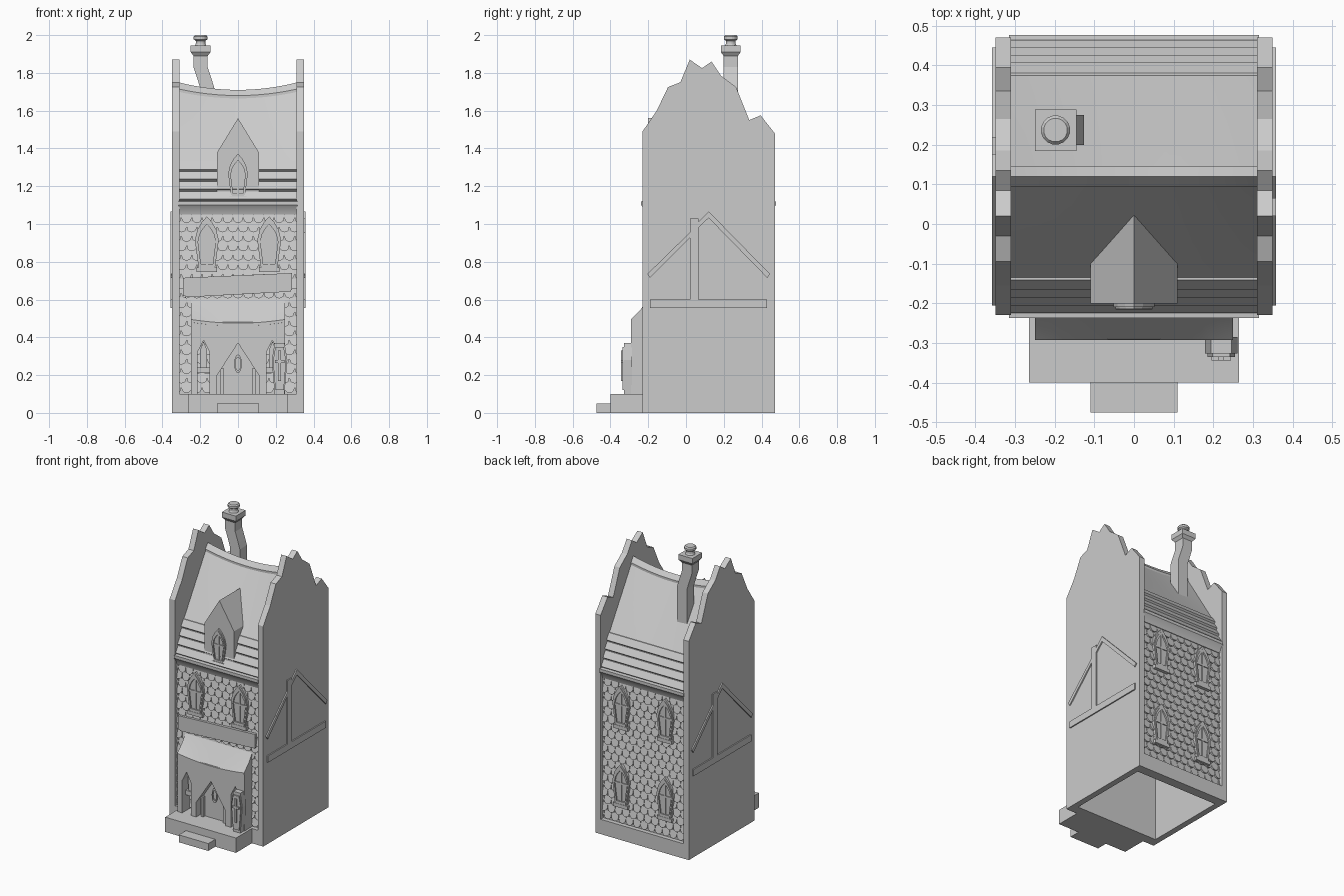
import bpy, bmesh, math

if "Cube" in bpy.data.objects:
    bpy.data.objects.remove(bpy.data.objects["Cube"])

MID = 0.12          # y of the ridge; depth is measured outward from here
FRONT, BACK = -1, 1
WALL = 0.32         # depth of the recessed wall faces

stone = bpy.data.materials.new("grey_stone")
stone.use_nodes = True
GREY = (0.6, 0.6, 0.6, 1)
stone.diffuse_color = GREY
stone.node_tree.nodes["Principled BSDF"].inputs["Base Color"].default_value = GREY


def finish(name, bm):
    bmesh.ops.recalc_face_normals(bm, faces=bm.faces)
    mesh = bpy.data.meshes.new(name)
    bm.to_mesh(mesh)
    bm.free()
    mesh.materials.append(stone)
    obj = bpy.data.objects.new(name, mesh)
    bpy.context.collection.objects.link(obj)
    return obj


def bridge(bm, a, b):
    for i in range(len(a)):
        j = (i + 1) % len(a)
        bm.faces.new((a[i], a[j], b[j], b[i]))


def add_slab(bm, rear, fore):
    a, b = [bm.verts.new(p) for p in rear], [bm.verts.new(p) for p in fore]
    bm.faces.new(a)
    bm.faces.new(b)
    bridge(bm, a, b)


def place(outline, d, side):
    return [(x, MID + side * d, z) for x, z in outline]


def plate(name, outline, d0, d1, side=FRONT):
    """Outline in x, z given thickness in depth."""
    bm = bmesh.new()
    add_slab(bm, place(outline, d0, side), place(outline, d1, side))
    return finish(name, bm)


def side_plate(name, outline, x0, x1):
    """Outline in y, z given thickness in x."""
    bm = bmesh.new()
    add_slab(bm, [(x0, y, z) for y, z in outline], [(x1, y, z) for y, z in outline])
    return finish(name, bm)


def ring(name, outer, inner, d0, d1, side):
    bm = bmesh.new()
    loops = [[bm.verts.new(p) for p in place(o, d, side)]
             for o, d in ((outer, d0), (outer, d1), (inner, d1), (inner, d0))]
    for i in range(4):
        bridge(bm, loops[i], loops[(i + 1) % 4])
    return finish(name, bm)


def rect(x0, x1, z0, z1):
    return [(x0, z0), (x1, z0), (x1, z1), (x0, z1)]


def mirrored(half):
    """Close a right-hand half outline, listed bottom to top, across x = 0."""
    return half + [(-x, z) for x, z in reversed(half) if x > 0]


def moved(outline, cx, cz, s=1.0):
    return [(cx + x * s, cz + z * s) for x, z in outline]


def loft(name, profile, half, steps):
    """Sweep a (y, z, sag) profile along x; sag lifts the two ends."""
    bm = bmesh.new()
    cols = []
    for i in range(steps + 1):
        t = 2 * i / steps - 1
        cols.append([bm.verts.new((half * t, y, z + w * t * t)) for y, z, w in profile])
    for a, b in zip(cols, cols[1:]):
        bridge(bm, a, b)
    bm.faces.new(cols[0])
    bm.faces.new(cols[-1])
    obj = finish(name, bm)
    bpy.ops.object.select_all(action="DESELECT")
    obj.select_set(True)
    bpy.context.view_layer.objects.active = obj
    bpy.ops.object.shade_smooth_by_angle(angle=math.radians(20))
    return obj


# Ragged parapet side walls
parapet = [(-.23, 0), (-.23, 1.49), (-.155, 1.6), (-.095, 1.725), (-.03, 1.75), (.02, 1.87),
           (.085, 1.825), (.135, 1.86), (.185, 1.785), (.265, 1.725), (.335, 1.55),
           (.395, 1.575), (.47, 1.48), (.47, 0)]
for label, s in (("right", -1), ("left", 1)):
    side_plate(label + "_side_wall", parapet, s * .31, s * .35)

    # Timber trim, turned half round from one side to the other
    def turn(pts):
        return [(MID + s * (y - MID), z) for y, z in pts]
    trims = {
        "sill_beam": [(-.19, .555), (.43, .555), (.43, .6), (-.19, .6)],
        "post": [(.02, .6), (.065, .6), (.065, 1.03), (.02, 1.03)],
        "short_rafter": [(-.205, .735), (-.19, .715), (.02, .925), (.02, .955)],
        "long_rafter": [(.065, .98), (.12, 1.032), (.43, .715), (.445, .735), (.12, 1.067), (.065, 1.012)],
    }
    for part, pts in trims.items():
        side_plate(f"{label}_{part}", turn(pts), s * .345, s * .358)

# Shingled front and back walls with plinth
scallop = [(.026, 0)] + [(.026 * math.cos(a), -.03 - .024 * math.sin(a))
                         for a in [math.pi * k / 6 for k in range(7)]] + [(-.026, 0)]
ROW, COL = .05, .0545
for label, side in (("front", FRONT), ("back", BACK)):
    plate(label + "_wall", rect(-.32, .32, 0, 1.12), .285, WALL, side)
    plate(label + "_plinth", rect(-.32, .32, 0, .1), .3, .35, side)
    bm = bmesh.new()
    for r in range(19):
        top = .16 + r * ROW
        shift = COL / 2 * (r % 2)
        for c in range(-6, 6 if r % 2 else 7):
            shape = [(x, max(z, .1)) for x, z in moved(scallop, c * COL + shift, top)]
            shape = [(max(-.33, min(.33, x)), z) for x, z in shape]
            fore = [(x, MID + side * (WALL + .003 + .2 * (top - z)), z) for x, z in shape]
            add_slab(bm, place(shape, WALL - .005, side), fore)
    finish(label + "_shingles", bm)

# Cornices
for label, side in (("front", FRONT), ("back", BACK)):
    prof = [(.3, 1.05), (.33, 1.05), (.338, 1.075), (.357, 1.1), (.357, 1.12), (.3, 1.125)]
    loft(label + "_cornice", [(MID + side * d, z, 0) for d, z in prof], .315, 1)

# Sagging roof with overlapping boards near the eaves
slope = []
for i in range(4):
    d, z = .33 - .019 * i, 1.12 + .0525 * i
    slope += [(d, z, 0), (d + .014, z + .012, 0), (d - .012, z + .0525, 0)]
slope += [(.255, 1.33, 0), (.14, 1.498, .017), (.025, 1.665, .035), (.025, 1.68, .035)]
ridge = [(0, 1.71, .04)]
outer = ([(MID - d, z, w) for d, z, w in slope + ridge]
         + [(MID + d, z, w) for d, z, w in reversed(slope)])
inner = [(MID + .295, 1.12, 0), (MID + .22, 1.32, 0), (MID, 1.65, .03),
         (MID - .22, 1.32, 0), (MID - .295, 1.12, 0)]
loft("roof", outer + inner, .315, 16)

# Gabled dormer whose rear follows the roof slope
gable = mirrored([(.11, 1.125), (.11, 1.38), (0, 1.56)])
bm = bmesh.new()
rear = [(x, MID - min(.3, .248 - (z - 1.33) / 1.457), z) for x, z in gable]
add_slab(bm, rear, place(gable, .32, FRONT))
finish("dormer", bm)

# Pointed windows
arch = mirrored([(.042, 0), (.063, .16), (.05, .215), (.027, .255), (0, .285)])


def window(name, cx, zb, side, d, s=1.0):
    frame = moved(arch, cx, zb, s)
    hole = moved(arch, cx, zb + .032 * s, .74 * s)
    rim = moved(arch, cx, zb + .014 * s, .89 * s)
    plate(name + "_pane", rim, d - .02, d + .002, side)
    ring(name + "_frame", frame, rim, d - .015, d + .008, side)
    ring(name + "_inner_frame", rim, hole, d - .015, d + .012, side)
    plate(name + "_mullion", rect(cx - .005, cx + .005, zb + .03 * s, zb + .24 * s), d, d + .008, side)
    plate(name + "_crossbar", rect(cx - .045 * s, cx + .045 * s, zb + .145 * s, zb + .157 * s), d, d + .008, side)
    plate(name + "_sill", rect(cx - .055 * s, cx + .055 * s, zb - .01, zb + .014), d - .02, d + .014, side)


for label, cx in (("right", -.165), ("left", .165)):
    window(f"front_{label}_window", cx, .755, FRONT, .334)
    window(f"back_{label}_upper_window", cx, .755, BACK, .334)
    window(f"back_{label}_lower_window", cx, .225, BACK, .334)
window("dormer_window", 0, 1.135, FRONT, .322, .83)

# Crooked sign board
plate("sign_board", [(-.29, .62), (.285, .65), (.285, .74), (-.29, .715)], WALL, .347)
plate("sign_lower_rail", [(-.28, .612), (.28, .642), (.28, .656), (-.28, .626)], WALL, .342)

# Awning and shop front with pointed openings
awning = [(.31, .62, 0), (.362, .545, 0), (.412, .475, .02), (.412, .46, .02), (.31, .46, 0)]
loft("awning", [(MID - d, z, w) for d, z, w in awning], .25, 12)
niche = [(.15, .1), (.15, .32), (.182, .385), (.215, .32), (.215, .1)]
half = [(0, .37), (.11, .2), (.11, .1)] + niche + [(.25, .1), (.25, .48), (0, .48)]
for label, s in (("right", -1), ("left", 1)):
    plate(label + "_shop_front", [(s * x, z) for x, z in half], .31, .41)
    plate(label + "_niche_sill", [(s * x, z) for x, z in rect(.15, .215, .21, .24)], .31, .375)
    plate(label + "_niche_window", [(s * x, z) for x, z in
          [(.165, .24), (.2, .24), (.202, .33), (.182, .38), (.163, .33)]], .31, .365)

# Door with an oval light
plate("door", mirrored([(.11, .1), (.11, .2), (0, .37)]), .31, .365)
for s in (-1, 1):
    plate("door_post", rect(s * .084 - .009, s * .084 + .009, .1, .235), .36, .385)
oval = [(.02 * math.cos(a), .26 + .05 * math.sin(a)) for a in [math.tau * k / 12 for k in range(12)]]
ring("door_light_rim", oval, moved(oval, 0, .26 * .3, .7), .36, .373, FRONT)

# Upright casket beside the door
casket = mirrored([(.026, 0), (.041, .18), (.026, .27)])
plate("casket", moved(casket, .22, .1), .405, .447)
plate("casket_lid", moved(casket, .22, .12, .85), .44, .455)
plate("casket_cross_upright", rect(.213, .227, .17, .33), .45, .464)
plate("casket_cross_arm", rect(.195, .245, .265, .28), .45, .464)

# Steps
plate("porch", rect(-.265, .265, 0, .1), .345, .52)
plate("lower_step", rect(-.11, .11, 0, .05), .515, .595)


# Crooked chimney: square sections stacked at shifting heights
def stack(name, rings, cy, sides):
    bm = bmesh.new()
    prev = None
    for cx, z, r in rings:
        loop = []
        for k in range(sides):
            a = math.tau * (k + .5) / sides
            loop.append(bm.verts.new((cx + r * math.cos(a), cy + r * math.sin(a), z)))
        if prev:
            bridge(bm, prev, loop)
        else:
            bm.faces.new(loop)
        prev = loop
    bm.faces.new(prev)
    return finish(name, bm)


stack("chimney_stack", [(-.163, 1.45, .053), (-.163, 1.72, .053), (-.175, 1.76, .053), (-.198, 1.83, .053),
                        (-.198, 1.89, .053), (-.198, 1.91, .074), (-.198, 1.945, .074)], .237, 4)
stack("chimney_pot", [(-.198, 1.94, .033), (-.198, 1.955, .026), (-.198, 1.97, .026), (-.198, 1.978, .037),
                      (-.198, 1.992, .037), (-.198, 2.0, .03)], .237, 16)
